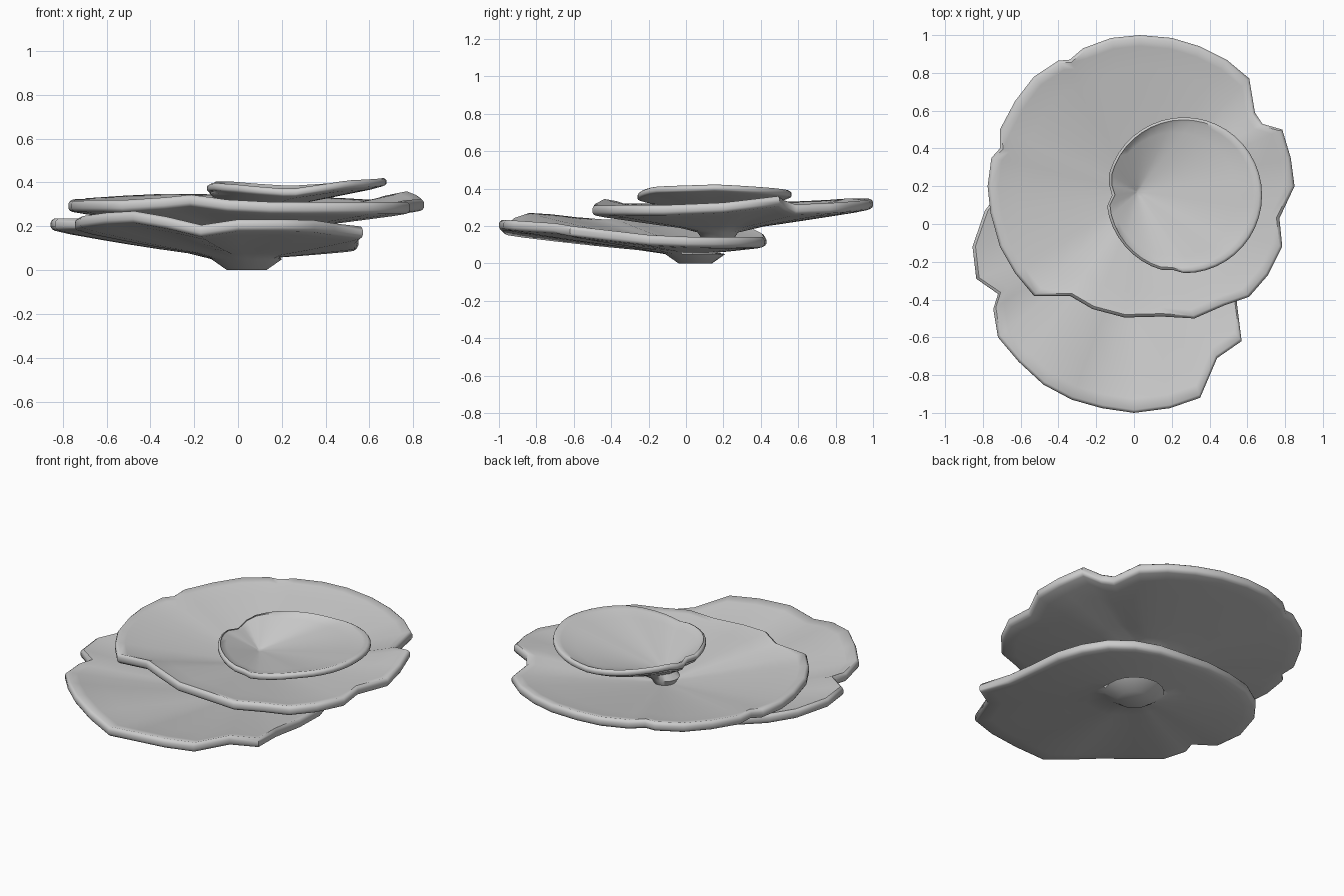
import bpy, bmesh, math
from math import cos, sin, radians, degrees, atan2, hypot

if "Cube" in bpy.data.objects:
    bpy.data.objects.remove(bpy.data.objects["Cube"])


def key_height(keys, ang):
    """Rim height at an angle, eased between (degree, height) keys."""
    ks = sorted(keys)
    ks = [(ks[-1][0] - 360, ks[-1][1])] + ks + [(ks[0][0] + 360, ks[0][1])]
    for (a, za), (b, zb) in zip(ks, ks[1:]):
        if a <= ang <= b:
            t = (ang - a) / (b - a)
            return za + (zb - za) * t
    return ks[0][1]


def plate(name, centre, outline, keys, base, thick, foot_z, foot_r, power=1.3):
    """Bowl-shaped plate with a rounded lip, tapering to a short stem."""
    cx, cy = centre
    rays = sorted((atan2(y - cy, x - cx), hypot(x - cx, y - cy)) for x, y in outline)
    bm = bmesh.new()
    rings = []

    def ring(radius, height):
        rings.append([bm.verts.new((cx + radius(r) * cos(a), cy + radius(r) * sin(a),
                                    height(key_height(keys, degrees(a))))) for a, r in rays])

    # upper bowl
    for t in (.06, .2, .4, .6, .8, .93):
        ring(lambda r: r * t,
             lambda h: base + thick * .8 + (h - base - thick * .8) * t ** power)
    # rounded lip
    for inset, drop in ((.016, 0), (.005, .14), (0, .32), (0, .68), (.006, .88), (.018, 1)):
        ring(lambda r: r - inset, lambda h: h - thick * drop)
    # underside
    for t in (.9, .75, .6, .45, .3):
        ring(lambda r: r * t, lambda h: base + (h - thick - base) * t ** power)
    # stem
    ring(lambda r: foot_r * 1.8, lambda h: base)
    ring(lambda r: foot_r, lambda h: foot_z)

    n = len(rays)
    for lo, hi in zip(rings, rings[1:]):
        for i in range(n):
            j = (i + 1) % n
            bm.faces.new((lo[i], hi[i], hi[j], lo[j]))
    top = bm.verts.new((cx, cy, base + thick * .8))
    for i in range(n):
        bm.faces.new((top, rings[0][i], rings[0][(i + 1) % n]))
    bm.faces.new(rings[-1][::-1])
    bmesh.ops.recalc_face_normals(bm, faces=bm.faces)
    me = bpy.data.meshes.new(name)
    bm.to_mesh(me)
    bm.free()
    ob = bpy.data.objects.new(name, me)
    bpy.context.collection.objects.link(ob)
    bpy.context.view_layer.objects.active = ob
    ob.select_set(True)
    bpy.ops.object.shade_smooth_by_angle(angle=radians(50))
    ob.select_set(False)
    return ob


# lower plate, reaching forward, with the foot
plate("lower_plate", (.04, .05),
      [(0, -1), (-.17, -.975), (-.33, -.93), (-.48, -.85), (-.61, -.73), (-.72, -.6),
       (-.745, -.45), (-.72, -.37), (-.835, -.29), (-.855, -.12), (-.79, .07),
       (-.69, .2), (-.55, .3), (-.37, .37), (-.18, .42), (0, .43), (.16, .42),
       (.3, .37), (.42, .28), (.5, .15), (.545, 0), (.55, -.2), (.545, -.42),
       (.57, -.62), (.44, -.71), (.35, -.92), (.19, -.975)],
      [(-169, .235), (-147, .235), (-130, .262), (-117, .272), (-102, .205), (-92, .232),
       (-75, .232), (-52, .2), (-35, .155), (0, .14), (90, .14), (130, .165), (160, .21)],
      .05, .055, 0, .09)

# middle plate, reaching back
plate("middle_plate", (.04, .17),
      [(.03, 1), (.2, .985), (.35, .94), (.49, .87), (.61, .77), (.64, .59), (.68, .53),
       (.785, .5), (.83, .35), (.85, .2), (.77, .03), (.785, -.12), (.71, -.27),
       (.61, -.385), (.48, -.43), (.32, -.5), (.15, -.49), (-.05, -.495), (-.22, -.45),
       (-.34, -.38), (-.53, -.38), (-.63, -.26), (-.71, -.12), (-.76, .06), (-.775, .2),
       (-.755, .35), (-.71, .4), (-.71, .5), (-.63, .65), (-.53, .78), (-.4, .865),
       (-.34, .87), (-.27, .93), (-.12, .985)],
      [(-180, .32), (-136, .32), (-112, .345), (-92, .312), (-60, .31), (-20, .312),
       (2, .325), (24, .36), (36, .312), (50, .325), (90, .345), (119, .348), (150, .33)],
      .165, .055, .09, .06, 1.1)

# upper plate, near-round with a nick on the left and a small one in front
upper = []
for i in range(44):
    a = 2 * math.pi * i / 44
    d = degrees(a)
    r = .413 - .035 * math.exp(-((d - 178) / 6) ** 2) - .013 * math.exp(-((d - 262) / 5) ** 2)
    upper.append((.265 + r * cos(a), .152 + r * sin(a)))
plate("upper_plate", (.02, .17), upper,
      [(-175, .385), (-130, .4), (-93, .39), (-62, .37), (-35, .41), (0, .422),
       (35, .4), (60, .385), (100, .405), (130, .405), (165, .38)],
      .25, .038, .19, .045, 1.0)
